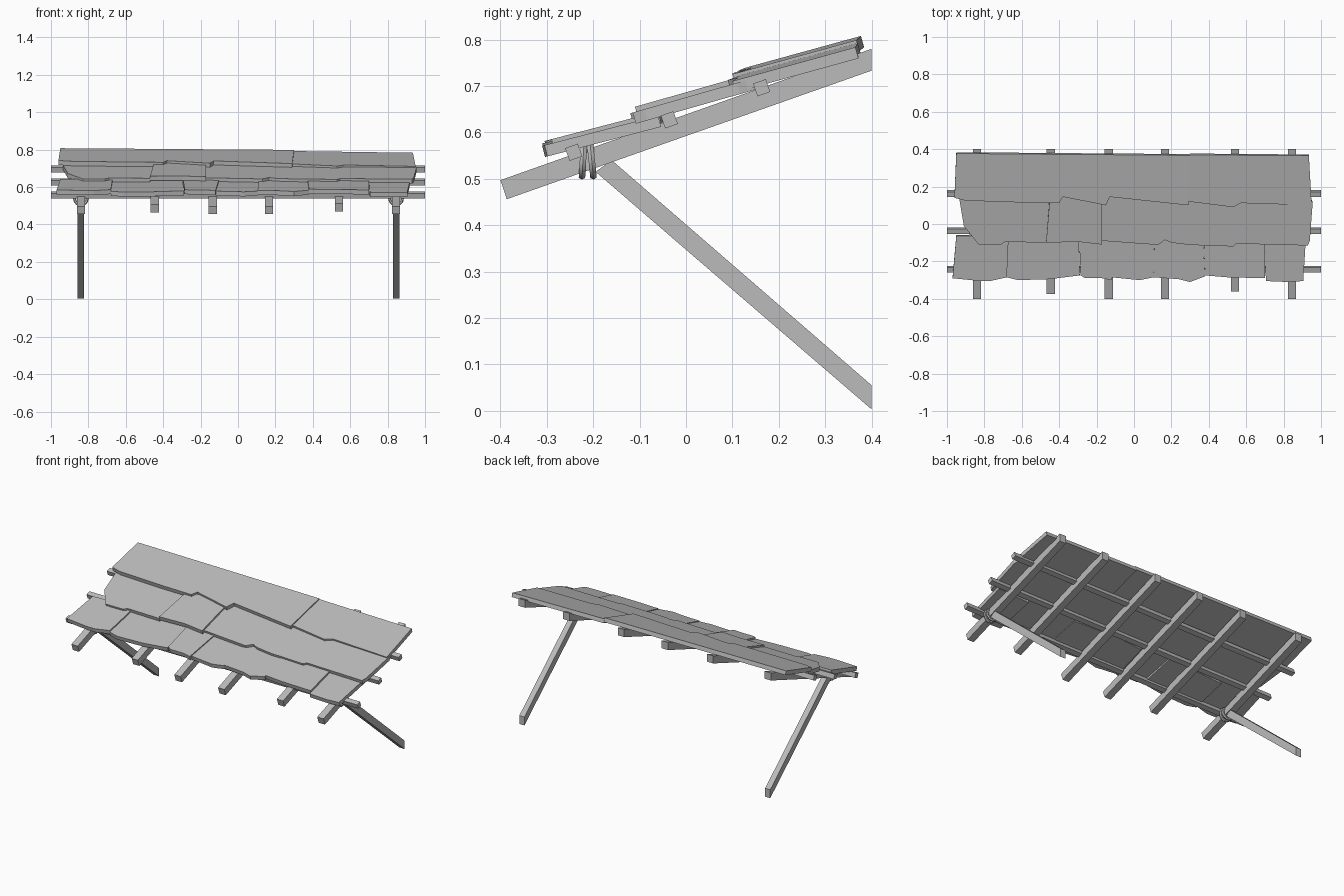
import bpy, bmesh, math
from mathutils import Vector, Matrix

old = bpy.data.objects.get("Cube")
if old:
    bpy.data.objects.remove(old)

grey = bpy.data.materials.new("weathered grey")
grey.use_nodes = True
tone = (0.5, 0.5, 0.5, 1)
grey.diffuse_color = tone
grey.node_tree.nodes["Principled BSDF"].inputs["Base Color"].default_value = tone


def prism(name, points, offset):
    """Closed solid from a flat outline pushed along an offset."""
    bm = bmesh.new()
    face = bm.faces.new([bm.verts.new(p) for p in points])
    out = bmesh.ops.extrude_face_region(bm, geom=[face])
    moved = [v for v in out["geom"] if isinstance(v, bmesh.types.BMVert)]
    bmesh.ops.translate(bm, verts=moved, vec=Vector(offset))
    bmesh.ops.recalc_face_normals(bm, faces=bm.faces)
    mesh = bpy.data.meshes.new(name)
    bm.to_mesh(mesh)
    bm.free()
    mesh.materials.append(grey)
    obj = bpy.data.objects.new(name, mesh)
    bpy.context.collection.objects.link(obj)
    return obj


def beam(name, profile, x, width):
    """Side profile (y, z) given a width along x."""
    return prism(name, [(x - width / 2, y, z) for y, z in profile], (width, 0, 0))


# Rafters: sloping beams with square front ends and plumb-cut backs
rafters = [(-0.84, -0.4), (-0.445, -0.375), (-0.135, -0.4),
           (0.165, -0.4), (0.54, -0.36), (0.845, -0.4)]
SLOPE = 0.353
for i, (x, y) in enumerate(rafters):
    z = 0.497 + SLOPE * (y + 0.4)
    beam(f"rafter_{i + 1}", [(y, z), (y + 0.014, z - 0.041), (0.4, 0.733), (0.4, 0.78)], x, 0.043)

# Battens: thin rails laid across the rafters
turn = Matrix.Rotation(math.atan(SLOPE), 2)
for name, y, z in [("lower", -0.242, 0.557), ("middle", -0.036, 0.627), ("upper", 0.163, 0.696)]:
    corners = [turn @ Vector(c) * 0.0145 for c in [(-1, -1), (1, -1), (1, 1), (-1, 1)]]
    beam(name + "_batten", [(y + c.x, z + c.y) for c in corners], 0, 2)

# Struts with rope lashings at both ends of the roof
for side, x in (("right", -0.84), ("left", 0.845)):
    beam(side + "_strut", [(0.4, 0.003), (0.4, 0.055), (-0.16, 0.54), (-0.195, 0.515)], x, 0.035)
    for n, (y, lean) in enumerate([(-0.222, -0.06), (-0.203, 0.1)]):
        bpy.ops.mesh.primitive_torus_add(
            major_segments=14, minor_segments=6, major_radius=0.034, minor_radius=0.008,
            location=(x, y, 0.539), rotation=(math.pi / 2 + lean, 0, 0))
        ring = bpy.context.object
        ring.name = f"{side}_rope_{n + 1}"
        ring.data.materials.append(grey)
        bpy.ops.object.shade_smooth_by_angle(angle=math.radians(40))


def slab(name, front, back, plane, lift=0, tilt=0):
    """Thin board: outline in plan, laid on a sloping plane."""
    y0, z0, rise = plane
    pts = [(x, y, z0 + lift + rise * (y - y0) + tilt * x) for x, y in front + back]
    down = Vector((tilt, rise, -1)).normalized() * 0.025
    return prism(name, pts, down)


# Lower course: seven short boards
low = (-0.31, 0.577, 0.26)
slab("lower_board_1", [(-0.97, -0.29), (-0.82, -0.305), (-0.77, -0.305), (-0.68, -0.285)],
     [(-0.67, -0.06), (-0.95, -0.065)], low, 0.003)
slab("lower_board_2", [(-0.68, -0.285), (-0.62, -0.3), (-0.45, -0.295), (-0.29, -0.275)],
     [(-0.295, -0.05), (-0.68, -0.07)], low, -0.006)
slab("lower_board_3", [(-0.285, -0.275), (-0.26, -0.29), (-0.17, -0.29), (-0.12, -0.3)],
     [(-0.1, -0.06), (-0.295, -0.04)], low, 0.002)
slab("lower_board_4", [(-0.12, -0.285), (0.03, -0.3), (0.105, -0.285)],
     [(0.11, -0.05), (-0.105, -0.07)], low, -0.005)
slab("lower_board_5", [(0.105, -0.285), (0.24, -0.295), (0.3, -0.31), (0.38, -0.28)],
     [(0.37, -0.07), (0.11, -0.06)], low, -0.001)
slab("lower_board_6", [(0.38, -0.275), (0.5, -0.285), (0.7, -0.29)],
     [(0.7, -0.06), (0.37, -0.05)], low, 0.003)
slab("lower_board_7", [(0.705, -0.305), (0.82, -0.31), (0.905, -0.305)],
     [(0.92, -0.06), (0.7, -0.07)], low, -0.006)

# Middle course: three boards with chipped front edges
mid = (-0.11, 0.648, 0.285)
slab("middle_board_1", [(-0.91, -0.01), (-0.83, -0.11), (-0.71, -0.11), (-0.69, -0.095), (-0.47, -0.1)],
     [(-0.45, 0.15), (-0.935, 0.14)], mid, -0.004)
slab("middle_board_2", [(-0.47, -0.1), (-0.3, -0.095), (-0.17, -0.11)],
     [(-0.17, 0.16), (-0.45, 0.14)], mid, 0.007)
slab("middle_board_3", [(-0.17, -0.09), (0.13, -0.112), (0.165, -0.085), (0.2, -0.1), (0.3, -0.112),
                        (0.53, -0.12), (0.545, -0.105), (0.93, -0.115), (0.94, -0.09)],
     [(0.955, 0.11), (0.94, 0.15), (-0.17, 0.15)], mid, -0.004)

# Upper course: one long board and one shorter one
top = (0.09, 0.724, 0.275)
slab("upper_board_1", [(-0.96, 0.14), (-0.9, 0.125), (-0.6, 0.115), (-0.4, 0.113), (-0.38, 0.145),
                       (-0.15, 0.1), (-0.13, 0.145), (0.29, 0.1)],
     [(0.3, 0.367), (-0.95, 0.377)], top, 0, -0.005)
slab("upper_board_2", [(0.29, 0.12), (0.53, 0.09), (0.57, 0.112), (0.95, 0.1)],
     [(0.935, 0.365), (0.3, 0.37)], top, -0.005, -0.012)
